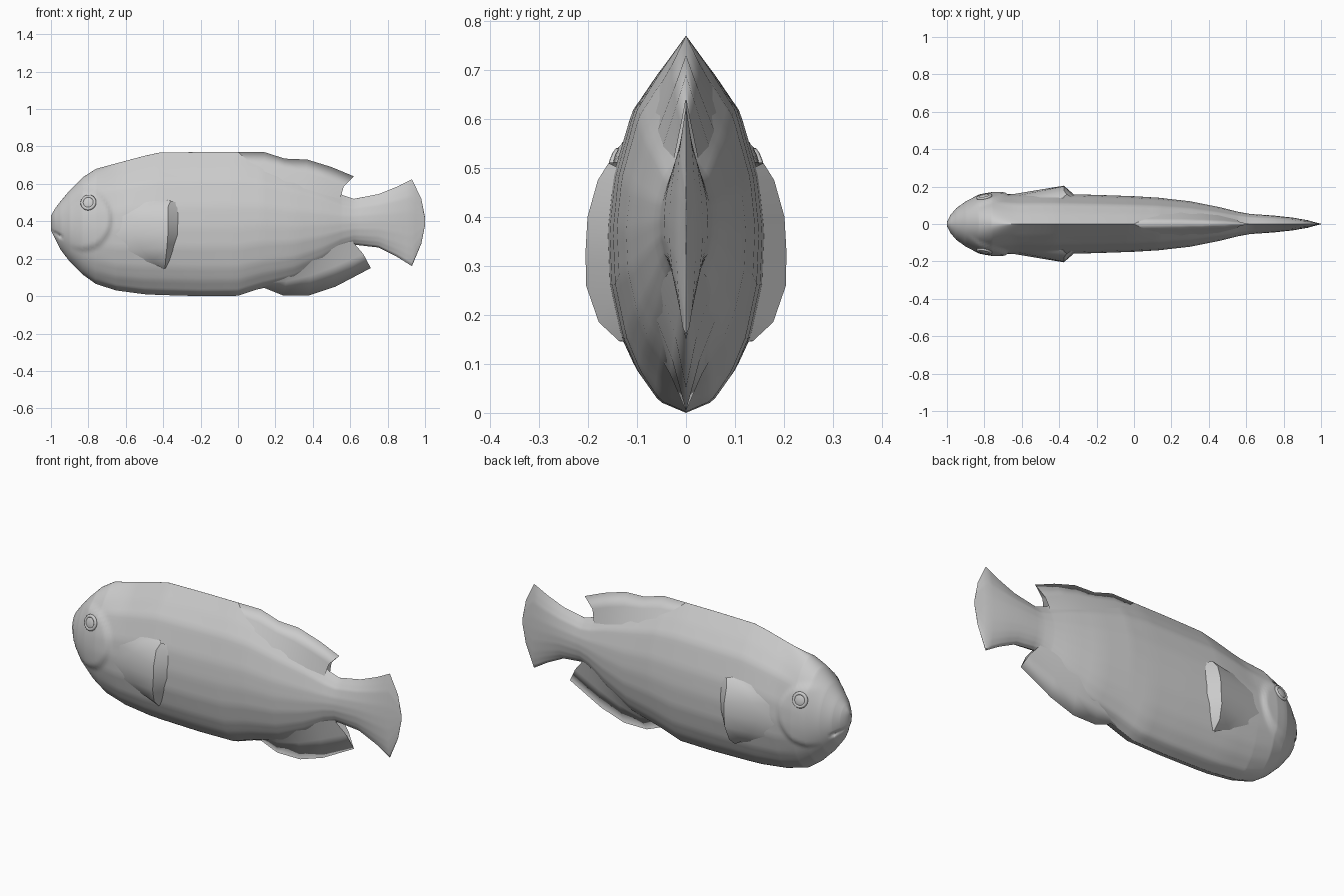
import bpy, math
from mathutils import Vector

if "Cube" in bpy.data.objects:
    bpy.data.objects.remove(bpy.data.objects["Cube"])

# body stations: x, belly z, back z, half width
STATIONS = [
    (-1, .35, .43, .012), (-.98, .31, .465, .05), (-.95, .25, .505, .085),
    (-.9, .185, .565, .12), (-.83, .115, .635, .146), (-.76, .065, .68, .158),
    (-.65, .03, .71, .16), (-.5, .01, .75, .163), (-.42, .006, .767, .162),
    (-.2, 0, .77, .156), (0, .002, .77, .149), (.13, .045, .745, .141),
    (.3, .09, .68, .122), (.45, .17, .61, .092), (.56, .25, .54, .065),
    (.62, .275, .52, .054), (.75, .26, .545, .045), (.85, .21, .585, .034),
    (.93, .16, .625, .02), (.98, .28, .52, .006), (1, .38, .42, .001)]
# cross-section: height fraction, width fraction (keeled back)
SECTION = [(0, 0), (.03, .35), (.11, .63), (.2, .82), (.34, .97), (.48, 1),
           (.62, .93), (.8, .68), (.9, .36), (1, 0)]


def lerp_table(table, t):
    t = min(max(t, table[0][0]), table[-1][0])
    for a, b in zip(table, table[1:]):
        if t <= b[0]:
            k = (t - a[0]) / (b[0] - a[0])
            return [p + (q - p) * k for p, q in zip(a[1:], b[1:])]


def smooth(a, b, v):
    k = min(max((v - a) / (b - a), 0), 1)
    return k * k * (3 - 2 * k)


def body_y(x, z):
    lo, hi, w = lerp_table(STATIONS, x)
    f = min(max((z - lo) / (hi - lo), 0), 1)
    keel = lerp_table(SECTION, f)[0]
    oval = math.sqrt(max(0, 1 - (2 * f - 1) ** 2))
    head = 1 - smooth(-.85, -.6, x)
    y = w * (keel + (oval - keel) * head)
    # gill cover step
    d = math.hypot((x + .83) / .16, (z - .41) / .17)
    y += .013 * (1 - smooth(.85, 1.03, d)) * smooth(-.92, -.8, x)
    # mouth groove
    if x < -.94:
        y *= 1 - .3 * max(0, 1 - abs(z - (.345 - .5 * (x + 1))) / .015)
    return y if 0 < f < 1 else 0


def make(name, verts, faces, angle=40):
    me = bpy.data.meshes.new(name)
    me.from_pydata(verts, [], faces)
    ob = bpy.data.objects.new(name, me)
    bpy.context.collection.objects.link(ob)
    finish(ob, angle)
    return ob


def finish(ob, angle=40):
    bpy.ops.object.select_all(action='DESELECT')
    ob.select_set(True)
    bpy.context.view_layer.objects.active = ob
    bpy.ops.object.shade_smooth_by_angle(angle=math.radians(angle))


def grid(name, rows, angle=40):
    """Surface through rows of points, mirrored across y = 0."""
    n = len(rows[0])
    verts = [p for r in rows for p in r]
    faces = [(i * n + j, i * n + j + 1, (i + 1) * n + j + 1, (i + 1) * n + j)
             for i in range(len(rows) - 1) for j in range(n - 1)]
    ob = make(name, verts, faces, angle)
    mir = ob.modifiers.new("mirror", 'MIRROR')
    mir.use_axis = (False, True, False)
    mir.merge_threshold = .0005
    return ob


# body with head, tail stem and tail fin
xs = {s[0] for s in STATIONS}
xs |= {round(-.99 + .0125 * i, 4) for i in range(36)}
xs |= {round(-.5 + .05 * i, 3) for i in range(30)}
rows = []
for x in sorted(xs):
    lo, hi, w = lerp_table(STATIONS, x)
    row = []
    for j in range(49):
        f = .5 - .5 * math.cos(math.pi * j / 48)
        z = lo + (hi - lo) * f
        row.append((x, -body_y(x, z) if 0 < j < 48 else 0, z))
    rows.append(row)
rows.insert(0, [(-1, 0, p[2]) for p in rows[0]])
grid("fish_body", rows, 50)


# dorsal and anal fins: wedges from the flank to a sharp edge
def wedge_fin(name, edge, mid, base):
    top = [(x, 0, z) for x, z in edge]
    root = [(x, -max(body_y(x, z) - .002, 0), z) for x, z in base]
    middle = [(x, -.42 * abs(r[1]), z) for (x, z), r in zip(mid, root)]
    grid(name, [top, middle, root], 60)


wedge_fin("dorsal_fin",
          [(0, .77), (.14, .77), (.25, .735), (.37, .73), (.5, .69), (.62, .64)],
          [(0, .72), (.14, .71), (.25, .68), (.36, .66), (.47, .625), (.565, .585)],
          [(0, .66), (.14, .64), (.25, .6), (.35, .57), (.45, .54), (.545, .515)])
wedge_fin("anal_fin",
          [(.1, .035), (.14, .044), (.24, .004), (.38, .004), (.52, .05), (.71, .15)],
          [(.12, .06), (.17, .075), (.26, .08), (.39, .11), (.52, .16), (.67, .225)],
          [(.13, .08), (.2, .12), (.29, .16), (.4, .21), (.5, .26), (.61, .295)])

# pectoral fins: flared flap with a ridge and a back face
front = [(-.4, .145), (-.5, .185), (-.61, .245), (-.68, .33), (-.64, .43),
         (-.52, .505), (-.38, .513)]
ridge = [(-.39, .146, .136), (-.388, .185, .178), (-.38, .26, .204),
         (-.375, .33, .205), (-.375, .4, .201), (-.375, .475, .18), (-.36, .51, .158)]
back = [(-.385, .15), (-.365, .19), (-.345, .25), (-.32, .33), (-.315, .4),
        (-.318, .47), (-.33, .5)]
r0 = [(x, -body_y(x, z) + .004, z) for x, z in front]
r3 = [(x, -body_y(x, z) + .004, z) for x, z in back]
r2 = [(x, -y, z) for x, z, y in ridge]
r1 = []
for a, b in zip(r0, r2):
    m = Vector(a).lerp(Vector(b), .4)
    m.y = min(m.y, -body_y(m.x, m.z) - .008)
    r1.append(tuple(m))
grid("pectoral_fins", [r0, r1, r2, r3], 40)

# eyes: raised rim and flat ball
for side in (-1, 1):
    x, z = -.8, .5
    y = body_y(x, z)
    turn = (math.pi / 2 - .25 * side * -1, 0, -.18 * side * -1)
    bpy.ops.mesh.primitive_torus_add(major_segments=20, minor_segments=8,
                                     major_radius=.034, minor_radius=.009,
                                     location=(x, side * (y - .001), z), rotation=turn)
    rim = bpy.context.object
    rim.name = "eye_rim"
    finish(rim, 60)
    bpy.ops.mesh.primitive_uv_sphere_add(segments=16, ring_count=10, radius=.032,
                                         location=(x, side * y, z), rotation=turn)
    eye = bpy.context.object
    eye.name = "eye"
    eye.scale = (1, 1, .3)
    finish(eye, 60)
